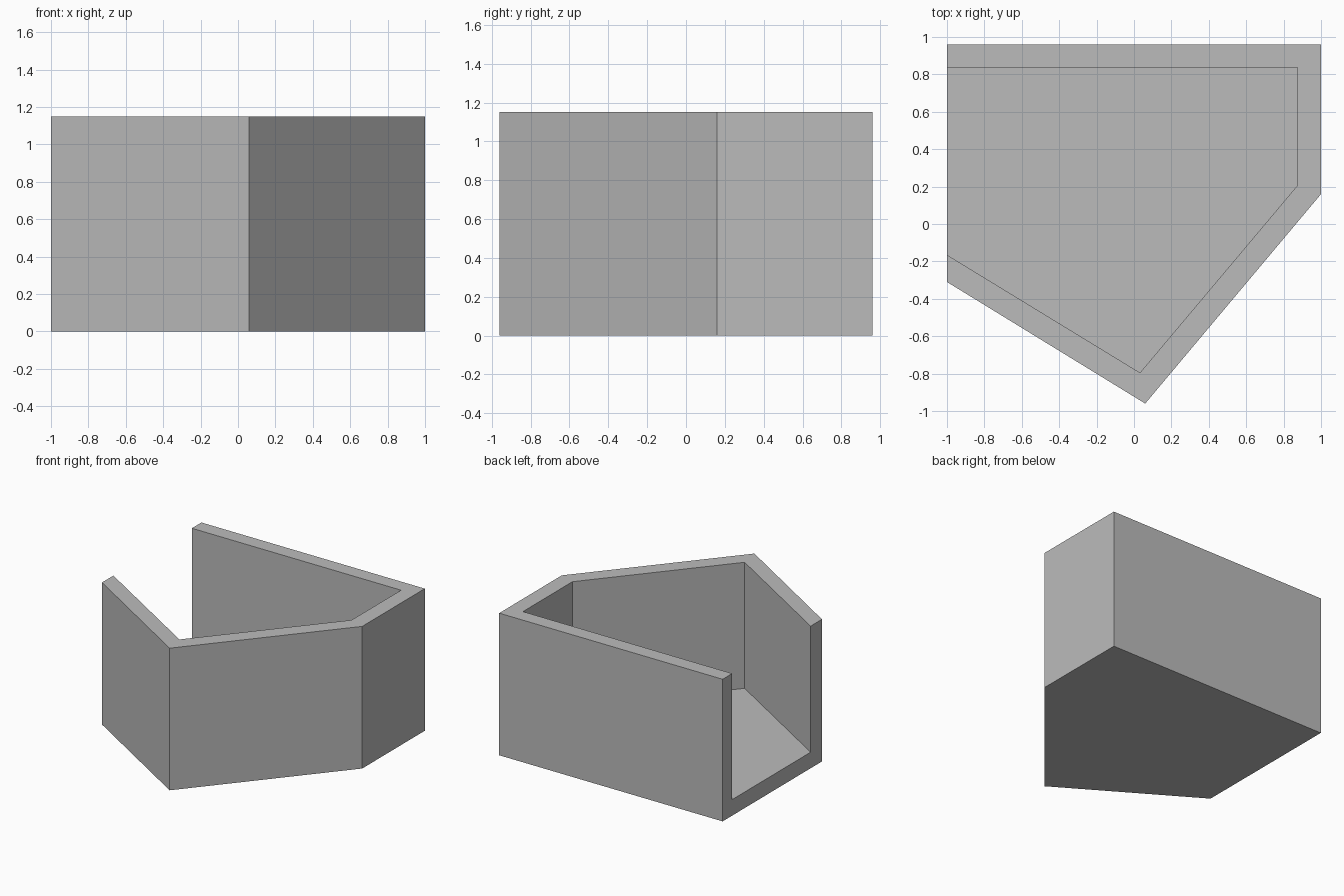
import bpy
import bmesh

if "Cube" in bpy.data.objects:
    bpy.data.objects.remove(bpy.data.objects["Cube"], do_unlink=True)

HEIGHT = 1.15
FLOOR = 0.13

grey = bpy.data.materials.new("plain grey")
grey.use_nodes = True
colour = (0.5, 0.5, 0.5, 1)
grey.diffuse_color = colour
grey.node_tree.nodes["Principled BSDF"].inputs["Base Color"].default_value = colour


def prism(name, outline, bottom, top):
    """Extrude a flat outline straight up into a closed solid."""
    bm = bmesh.new()
    base = bm.faces.new([bm.verts.new((x, y, bottom)) for x, y in outline])
    walls = bmesh.ops.extrude_face_region(bm, geom=[base], use_keep_orig=True)
    risen = [v for v in walls["geom"] if isinstance(v, bmesh.types.BMVert)]
    bmesh.ops.translate(bm, vec=(0, 0, top - bottom), verts=risen)
    bmesh.ops.recalc_face_normals(bm, faces=bm.faces)
    mesh = bpy.data.meshes.new(name)
    bm.to_mesh(mesh)
    bm.free()
    mesh.materials.append(grey)
    obj = bpy.data.objects.new(name, mesh)
    bpy.context.collection.objects.link(obj)
    return obj


# Five-sided tray body
tray = prism("open_tray",
             [(-1, -0.31), (0.06, -0.96), (1, 0.16), (1, 0.96), (-1, 0.96)],
             0, HEIGHT)

# Hollow that runs out through the open end
hollow = prism("hollow_cutter",
               [(-1.2, -0.043), (0.032, -0.795), (0.873, 0.205),
                (0.873, 0.838), (-1.2, 0.838)],
               FLOOR, HEIGHT + 0.2)
hollow.hide_render = True

# Cut the hollow, leaving walls and floor in one piece
cut = tray.modifiers.new("hollow", 'BOOLEAN')
cut.operation = 'DIFFERENCE'
cut.solver = 'EXACT'
cut.object = hollow
bpy.context.view_layer.objects.active = tray
bpy.ops.object.modifier_apply(modifier=cut.name)
bpy.data.objects.remove(hollow, do_unlink=True)
